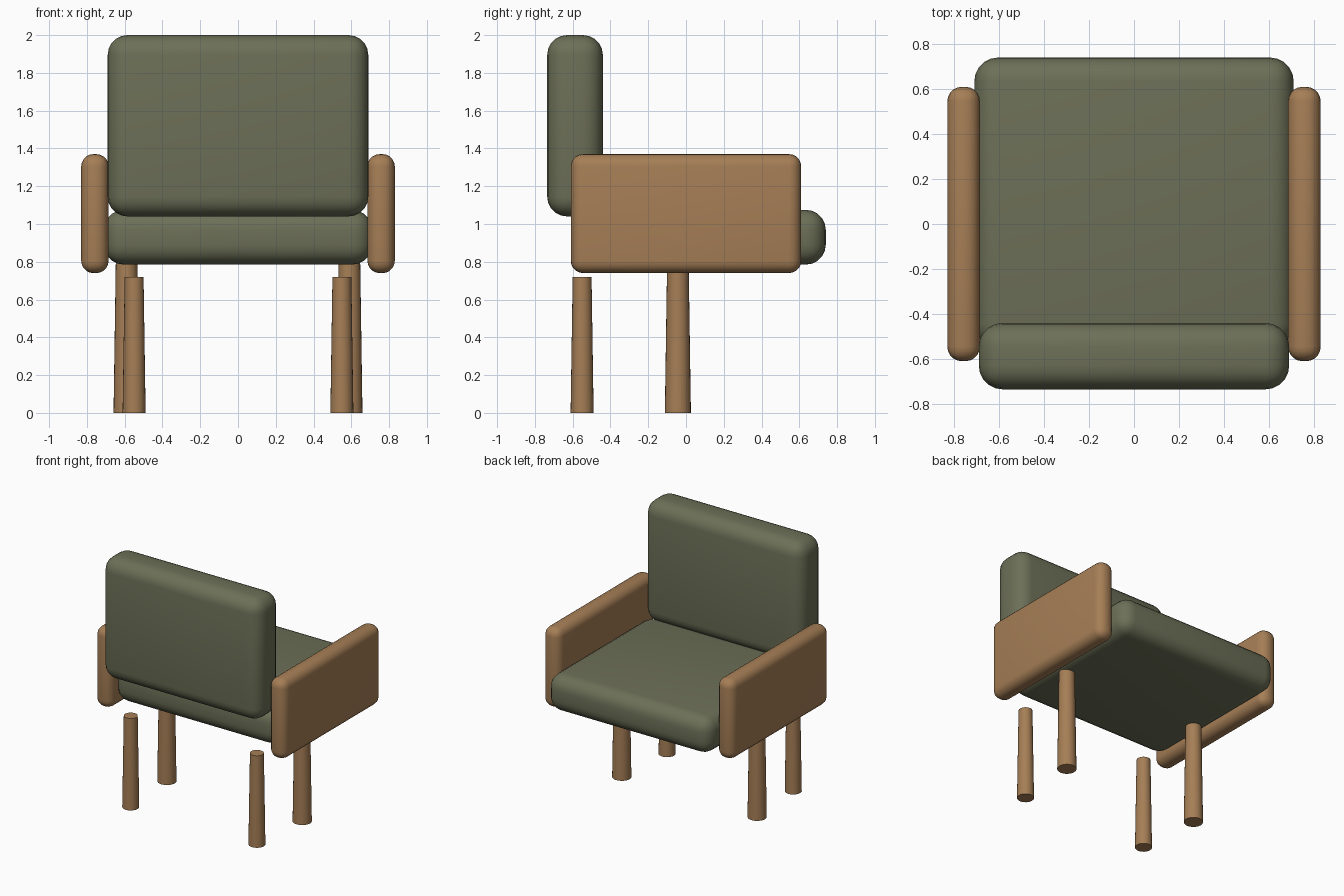
import bpy
import math

if "Cube" in bpy.data.objects:
    bpy.data.objects.remove(bpy.data.objects["Cube"])


def material(name, color):
    m = bpy.data.materials.new(name)
    m.diffuse_color = (*color, 1.0)
    m.use_nodes = True
    m.node_tree.nodes["Principled BSDF"].inputs["Base Color"].default_value = m.diffuse_color
    return m


FABRIC = material("green_fabric", (0.15, 0.16, 0.095))
WOOD = material("warm_wood", (0.38, 0.21, 0.093))


def finish(obj, name, mat):
    obj.name = obj.data.name = name
    obj.data.materials.append(mat)
    bpy.ops.object.shade_smooth_by_angle(angle=math.radians(35))


def rounded_box(name, low, high, radius, mat):
    """Box between two corners with rounded edges."""
    center = [(a + b) / 2 for a, b in zip(low, high)]
    bpy.ops.mesh.primitive_cube_add(size=1, location=center)
    obj = bpy.context.object
    obj.scale = [b - a for a, b in zip(low, high)]
    bpy.ops.object.transform_apply(location=False, rotation=False, scale=True)
    bevel = obj.modifiers.new("rounding", 'BEVEL')
    bevel.width = radius
    bevel.segments = 5
    bpy.ops.object.modifier_apply(modifier=bevel.name)
    finish(obj, name, mat)


def leg(name, x, y, r_bottom, r_top, height):
    """Round leg, slightly wider at the floor."""
    bpy.ops.mesh.primitive_cone_add(vertices=24, radius1=r_bottom, radius2=r_top,
                                    depth=height, location=(x, y, height / 2))
    finish(bpy.context.object, name, WOOD)


# Cushions
rounded_box("seat", (-0.71, -0.55, 0.785), (0.71, 0.74, 1.075), 0.105, FABRIC)
rounded_box("backrest", (-0.69, -0.735, 1.04), (0.69, -0.44, 2.0), 0.105, FABRIC)

# Arm panels and legs on both sides
for side, s in (("left", -1), ("right", 1)):
    x0, x1 = sorted((s * 0.685, s * 0.83))
    rounded_box(f"{side}_arm", (x0, -0.61, 0.74), (x1, 0.61, 1.37), 0.065, WOOD)
    leg(f"{side}_short_leg", s * 0.55, -0.55, 0.061, 0.05, 0.72)
    leg(f"{side}_long_leg", s * 0.59, -0.043, 0.069, 0.057, 0.80)
